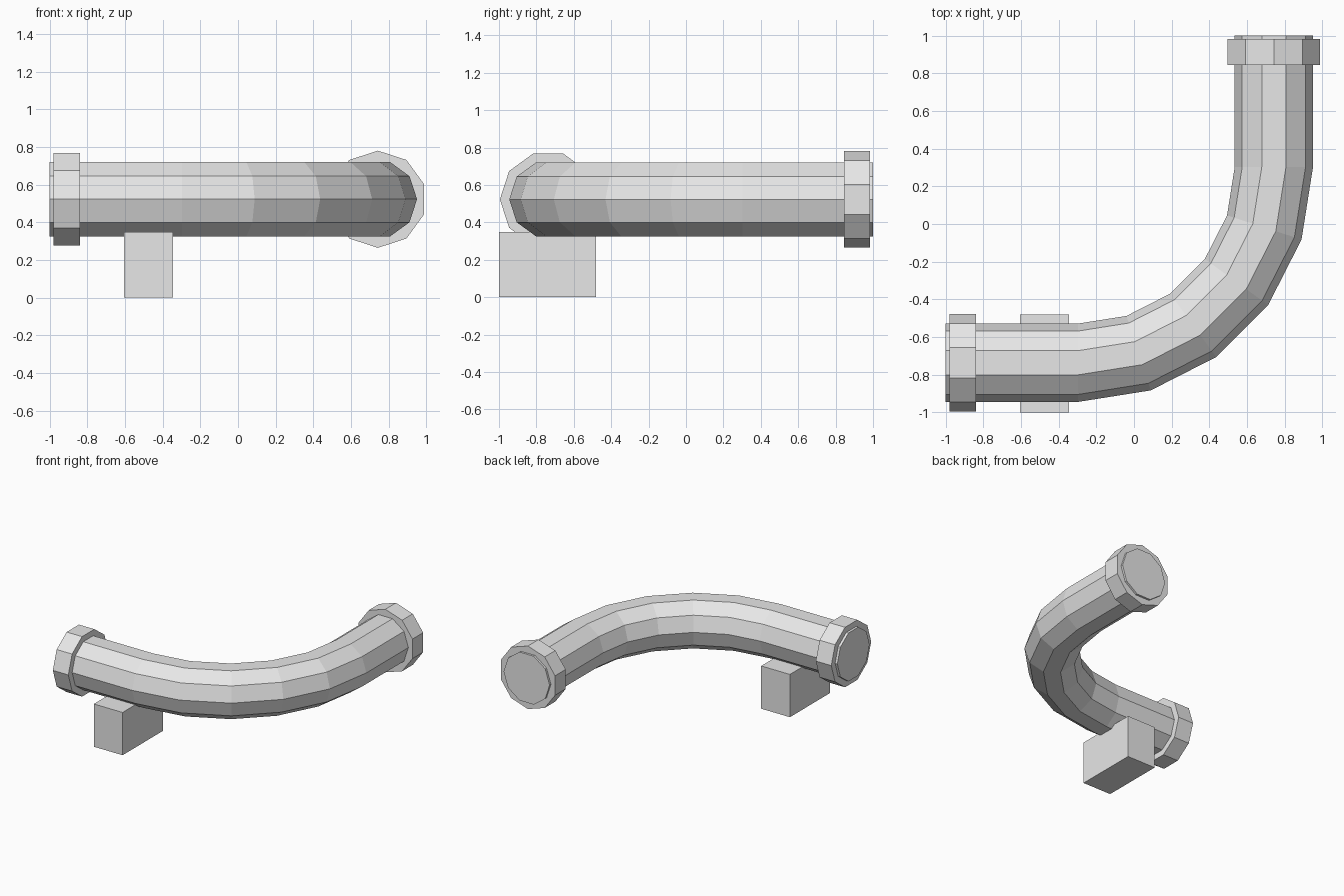
import bpy, bmesh
from math import sin, cos, radians, tau
from mathutils import Vector

cube = bpy.data.objects.get("Cube")
if cube:
    bpy.data.objects.remove(cube, do_unlink=True)

SIDES = 10
AXIS_Z = 0.523
BEND_RADIUS = 1.04
BEND_CENTRE = Vector((-0.297, 0.303, AXIS_Z))

grey = bpy.data.materials.new("plain grey")
grey.use_nodes = True
grey.diffuse_color = (0.8, 0.8, 0.8, 1)
grey.node_tree.nodes["Principled BSDF"].inputs["Base Color"].default_value = (0.8, 0.8, 0.8, 1)


def finish(bm, name):
    bmesh.ops.recalc_face_normals(bm, faces=bm.faces)
    mesh = bpy.data.meshes.new(name)
    bm.to_mesh(mesh)
    bm.free()
    mesh.materials.append(grey)
    obj = bpy.data.objects.new(name, mesh)
    bpy.context.collection.objects.link(obj)
    return obj


def station(heading, along=0.0):
    """Point on the pipe axis at a bend heading, shifted along the tangent."""
    t = radians(heading)
    outward = Vector((sin(t), -cos(t), 0))
    tangent = Vector((cos(t), sin(t), 0))
    return BEND_CENTRE + outward * BEND_RADIUS + tangent * along, outward


def sweep(name, stations, radius, phase=0.0):
    """Capped ten-sided tube through the given stations."""
    bm = bmesh.new()
    rings = []
    for centre, outward in stations:
        ring = []
        for i in range(SIDES):
            a = tau * i / SIDES + radians(phase)
            ring.append(bm.verts.new(centre + outward * radius * cos(a)
                                     + Vector((0, 0, radius * sin(a)))))
        rings.append(ring)
    for r0, r1 in zip(rings, rings[1:]):
        for i in range(SIDES):
            j = (i + 1) % SIDES
            bm.faces.new((r0[i], r0[j], r1[j], r1[i]))
    bm.faces.new(rings[0])
    bm.faces.new(rings[-1])
    return finish(bm, name)


# Curved pipe: straight run, five-step quarter bend, straight run
START = -1 - BEND_CENTRE.x
END = 1 - BEND_CENTRE.y
path = [station(0, START)]
path += [station(18 * k) for k in range(6)]
path.append(station(90, END))
sweep("pipe", path, 0.208)

# Collars just inside each pipe end
sweep("left_collar", [station(0, START + d) for d in (0.02, 0.16)], 0.258)
sweep("rear_collar", [station(90, END - d) for d in (0.155, 0.017)], 0.258, 18)

# Support block under the left run
bm = bmesh.new()
bmesh.ops.create_cube(bm, size=1)
bmesh.ops.scale(bm, vec=(0.26, 0.52, 0.35), verts=bm.verts)
bmesh.ops.translate(bm, vec=(-0.475, -0.74, 0.175), verts=bm.verts)
finish(bm, "support_block")
